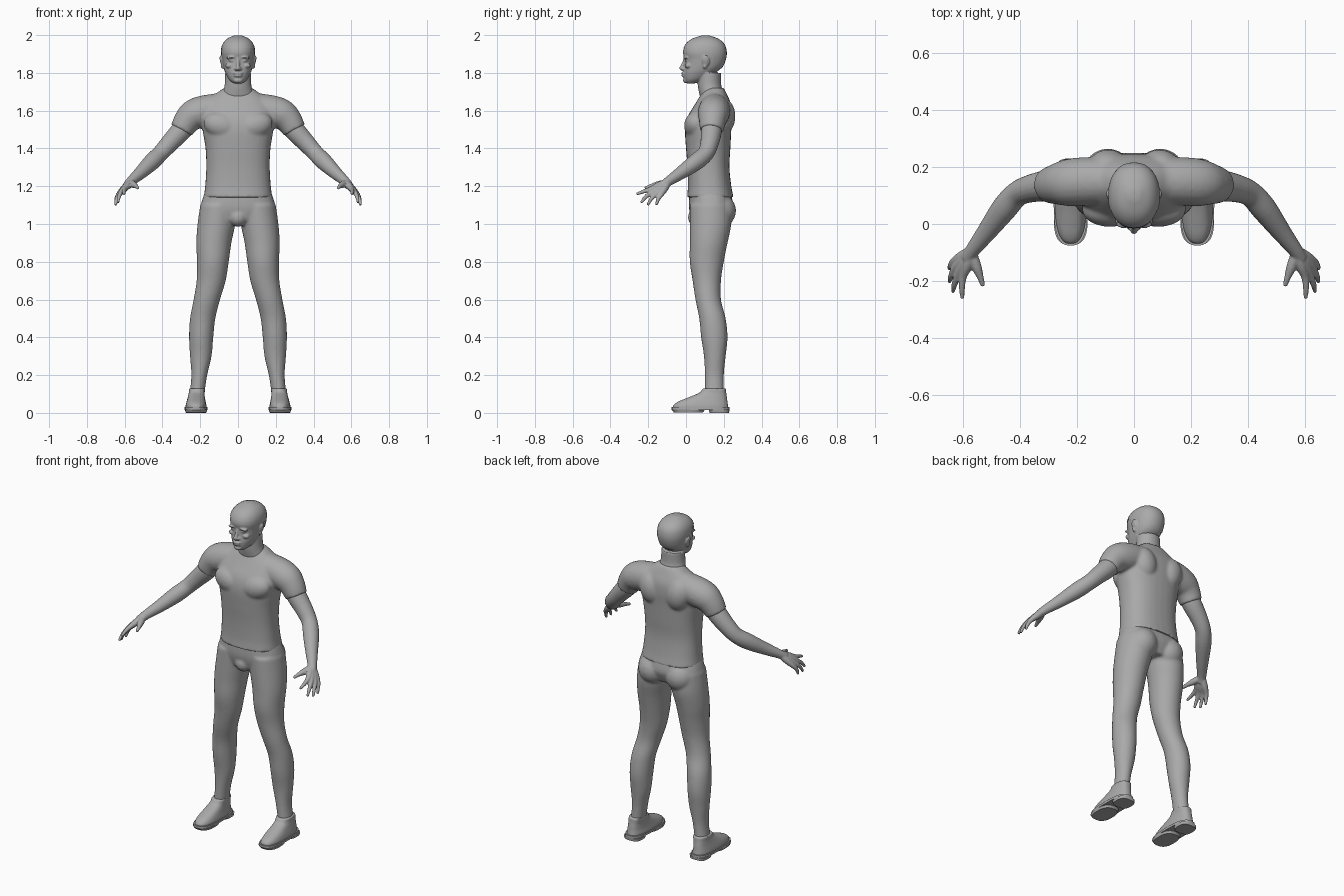
import bpy, bmesh, math
from mathutils import Vector, Matrix

cube = bpy.data.objects.get("Cube")
if cube:
    bpy.data.objects.remove(cube, do_unlink=True)

grey = bpy.data.materials.new("plain_grey")
grey.use_nodes = True
tone = (.4, .4, .4, 1)
grey.diffuse_color = tone
grey.node_tree.nodes["Principled BSDF"].inputs["Base Color"].default_value = tone
SIDES = (1, -1)


def spline(rows, steps=4):
    """Smoothly interpolate rows of numbers."""
    rows = [Vector(row) for row in rows]
    padded = [rows[0]] + rows + [rows[-1]]
    result = []
    for a, b, c, d in zip(padded, padded[1:], padded[2:], padded[3:]):
        for i in range(steps):
            t = i / steps
            result.append(b + (c - a) * t / 2 + (a * 2 - b * 5 + c * 4 - d) * t ** 2 / 2
                          + (b * 3 - a - c * 3 + d) * t ** 3 / 2)
    return result + [rows[-1]]


def skin_rings(bm, rings):
    """Bridge successive rings and close both ends."""
    loops = [[bm.verts.new(point) for point in ring] for ring in rings]
    count = len(loops[0])
    for low, high in zip(loops, loops[1:]):
        for i in range(count):
            j = (i + 1) % count
            bm.faces.new((low[i], low[j], high[j], high[i]))
    bm.faces.new(loops[0][::-1])
    bm.faces.new(loops[-1])


def circle(power=2, count=32):
    points = []
    for i in range(count):
        angle = math.tau * i / count
        c, s = math.cos(angle), math.sin(angle)
        points.append((math.copysign(abs(c) ** (2 / power), c),
                       math.copysign(abs(s) ** (2 / power), s)))
    return points


def stack(bm, rows, side=1, power=2, smooth=True):
    """Loft level sections: height, centre x, half width, front y, back y."""
    rings = []
    for z, x, half, front, back in (spline(rows) if smooth else rows):
        mid, depth = (front + back) / 2, (back - front) / 2
        rings.append([(side * x + half * c, mid + depth * s, z) for c, s in circle(power)])
    skin_rings(bm, rings)


def tube(bm, rows, side=1):
    """Loft round sections along a path: x, y, z, radius."""
    rows = spline(rows)
    rings = []
    for i, row in enumerate(rows):
        along = (rows[min(i + 1, len(rows) - 1)] - rows[max(i - 1, 0)]).to_3d().normalized()
        across = along.cross(Vector((0, 0, 1))).normalized()
        up = across.cross(along)
        ring = [row.to_3d() + (across * c + up * s) * row[3] for c, s in circle(count=20)]
        rings.append([(side * p.x, p.y, p.z) for p in ring])
    skin_rings(bm, rings)


def ball(bm, centre, size, side=1, tilt=0):
    x, y, z = centre
    place = (Matrix.Translation((side * x, y, z)) @ Matrix.Rotation(side * tilt, 4, 'Y')
             @ Matrix.Diagonal((*size, 1)))
    bmesh.ops.create_uvsphere(bm, u_segments=24, v_segments=16, radius=1, matrix=place)


def finish(name, bm, voxel=None, relax=4):
    """Make the object; a voxel size fuses its overlapping forms."""
    bmesh.ops.recalc_face_normals(bm, faces=bm.faces)
    mesh = bpy.data.meshes.new(name)
    bm.to_mesh(mesh)
    bm.free()
    mesh.materials.append(grey)
    part = bpy.data.objects.new(name, mesh)
    bpy.context.collection.objects.link(part)
    bpy.ops.object.select_all(action='DESELECT')
    bpy.context.view_layer.objects.active = part
    part.select_set(True)
    if voxel:
        fuse = part.modifiers.new("fuse", 'REMESH')
        fuse.mode = 'VOXEL'
        fuse.voxel_size = voxel
        soften = part.modifiers.new("soften", 'SMOOTH')
        soften.factor = .5
        soften.iterations = relax
        bpy.ops.object.convert(target='MESH')
    bpy.ops.object.shade_smooth_by_angle(angle=math.radians(45))
    return part


# Shirt: trunk, sleeves, chest and shoulder blades
bm = bmesh.new()
stack(bm, [(1.14, 0, .182, .005, .252), (1.2, 0, .174, .01, .24), (1.3, 0, .168, .008, .23),
           (1.4, 0, .172, 0, .235), (1.5, 0, .188, -.005, .24), (1.57, 0, .195, .01, .245),
           (1.63, 0, .18, .045, .24), (1.68, 0, .13, .075, .22), (1.72, 0, .075, .1, .2)],
      power=2.4)
for side in SIDES:
    tube(bm, [(.06, .15, 1.615, .08), (.16, .15, 1.6, .085), (.23, .145, 1.58, .083),
              (.27, .14, 1.545, .072), (.3, .135, 1.495, .062)], side)
    ball(bm, (.085, .05, 1.52), (.1, .06, .07), side, -.3)
    ball(bm, (.09, .19, 1.57), (.075, .072, .1), side, .2)
    ball(bm, (.1, .15, 1.655), (.11, .06, .04), side, .2)
finish("shirt", bm, .008, 6)

# Trousers: hips, legs and seat
bm = bmesh.new()
stack(bm, [(1.02, 0, .14, .03, .22), (1.06, 0, .19, .02, .24), (1.1, 0, .197, .015, .25),
           (1.17, 0, .175, .018, .235)], power=2.4)
ball(bm, (0, .06, 1.035), (.05, .05, .05))
for side in SIDES:
    stack(bm, [(1.1, .1, .1, .02, .24), (1, .114, .1, .02, .24), (.9, .128, .093, .02, .22),
               (.8, .133, .084, .02, .2), (.7, .142, .077, .035, .185), (.6, .165, .07, .05, .185),
               (.5, .187, .067, .07, .21), (.4, .195, .064, .08, .22), (.3, .197, .057, .095, .21),
               (.2, .205, .042, .1, .2), (.1, .217, .039, .1, .2)], side)
    ball(bm, (.092, .175, 1.07), (.088, .09, .09), side)
finish("trousers", bm, .008)

# Shoes: upper, collar, welt, heel block and front tread
for side, label in zip(SIDES, ("left", "right")):
    bm = bmesh.new()
    stack(bm, [(.02, .222, .056, -.07, .226), (.04, .222, .055, -.068, .223),
               (.058, .222, .051, -.045, .22), (.075, .221, .047, -.005, .218),
               (.095, .22, .043, .045, .215), (.11, .218, .042, .075, .213),
               (.13, .217, .043, .088, .212)], side, 2.5)
    finish(label + "_shoe", bm, .006, 3)
    bm = bmesh.new()
    stack(bm, [(.016, .222, .06, -.076, .23), (.03, .222, .06, -.076, .23)],
          side, 2.8, False)
    stack(bm, [(0, .222, .052, .125, .228), (.017, .222, .055, .12, .23)], side, 3, False)
    stack(bm, [(.003, .222, .055, -.065, .09), (.017, .222, .059, -.075, .1)], side, 2.6, False)
    finish(label + "_sole", bm)

# Arms and hands
fingers = [((.6, -.185, 1.185), (.604, -.225, 1.172), (.602, -.262, 1.158)),
           ((.617, -.175, 1.172), (.63, -.212, 1.145), (.636, -.238, 1.112)),
           ((.628, -.155, 1.162), (.642, -.183, 1.134), (.648, -.203, 1.1)),
           ((.633, -.132, 1.155), (.644, -.148, 1.13), (.648, -.157, 1.1))]
wrist = Vector((.565, -.09, 1.228))
for side, label in zip(SIDES, ("left", "right")):
    bm = bmesh.new()
    tube(bm, [(.25, .14, 1.56, .05), (.3, .135, 1.495, .055), (.36, .125, 1.43, .049),
              (.41, .105, 1.375, .044), (.455, .055, 1.33, .045), (.515, -.025, 1.272, .035),
              (*wrist, .026), (.585, -.12, 1.205, .024)], side)
    for knuckle, middle, tip in fingers:
        start = wrist.lerp(Vector(knuckle), .15)
        tube(bm, [(*start, .018), (*wrist.lerp(Vector(knuckle), .6), .019), (*knuckle, .0135),
                  (*middle, .0105), (*tip, .007)], side)
    # Thumb
    tube(bm, [(.57, -.1, 1.22, .018), (.553, -.15, 1.208, .018), (.54, -.185, 1.2, .012),
              (.53, -.218, 1.19, .008)], side)
    finish(label + "_arm", bm, .0045, 3)

# Head: skull, neck and facial features
bm = bmesh.new()
skull = [(1.745, 0, .026, .002, .05), (1.765, 0, .048, -.01, .1), (1.8, 0, .067, -.014, .155),
         (1.83, 0, .077, -.01, .19), (1.87, 0, .084, -.008, .208), (1.91, 0, .088, -.016, .213),
         (1.95, 0, .08, -.002, .202), (1.98, 0, .056, .032, .17), (1.998, 0, .018, .085, .12)]
stack(bm, skull, power=2.2)
stack(bm, [(1.65, 0, .1, .08, .2), (1.7, 0, .08, .068, .195), (1.74, 0, .07, .062, .186),
           (1.8, 0, .068, .06, .185)])
ball(bm, (0, -.018, 1.824), (.014, .018, .012))
tube(bm, [(0, -.004, 1.88, .008), (0, -.013, 1.85, .009), (0, -.024, 1.826, .011)])
ball(bm, (0, -.015, 1.797), (.026, .011, .006))
ball(bm, (0, -.013, 1.785), (.023, .011, .007))
ball(bm, (0, -.002, 1.76), (.024, .014, .014))
for side in SIDES:
    ball(bm, (.035, -.001, 1.882), (.03, .014, .007), side, .12)
    ball(bm, (.034, .004, 1.865), (.016, .012, .007), side)
    ball(bm, (.045, .012, 1.838), (.022, .018, .014), side)
    ball(bm, (.012, -.015, 1.821), (.009, .01, .008), side)
    ball(bm, (.086, .105, 1.862), (.009, .02, .03), side, .25)
    ball(bm, (.083, .1, 1.838), (.008, .011, .016), side)
finish("head", bm, .0045, 3)

# Cropped hair: a thin shell over the crown and nape
bm = bmesh.new()
stack(bm, [(z, x, half + .003, front - .002, back + .003) for z, x, half, front, back in skull],
      power=2.2)
bald = [v for v in bm.verts if v.co.z < 1.925 - max(0, v.co.y - .03) * .75
        or (v.co.z < 1.885 and v.co.y < .13)]
bmesh.ops.delete(bm, geom=bald, context='VERTS')
finish("cropped_hair", bm)
